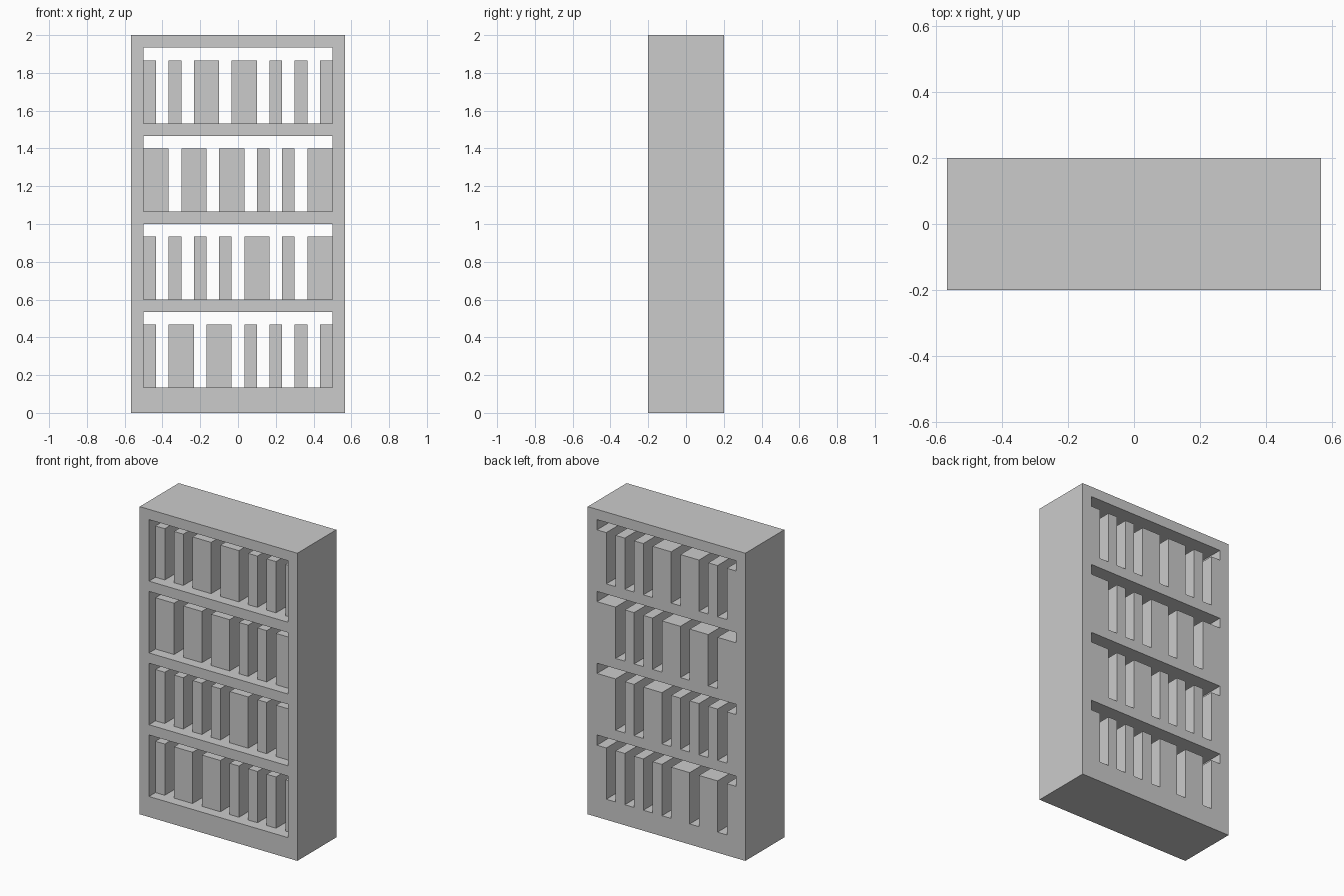
import bpy
import bmesh

if "Cube" in bpy.data.objects:
    bpy.data.objects.remove(bpy.data.objects["Cube"])

U = 2 / 30            # layout module: the case is 17 x 6 x 30 modules
LEFT = -7.5 * U       # inner left side of the case


def box(name, x0, x1, y0, y1, z0, z1):
    bm = bmesh.new()
    bmesh.ops.create_cube(bm, size=1)
    for v in bm.verts:
        v.co = (x1 if v.co.x > 0 else x0,
                y1 if v.co.y > 0 else y0,
                z1 if v.co.z > 0 else z0)
    mesh = bpy.data.meshes.new(name)
    bm.to_mesh(mesh)
    bm.free()
    obj = bpy.data.objects.new(name, mesh)
    bpy.context.collection.objects.link(obj)
    return obj


FRONT, BACK = -3 * U, 3 * U

# Side panels
for side, x in (("left", -8.5), ("right", 7.5)):
    box(f"{side}_panel", x * U, (x + 1) * U, FRONT, BACK, 0, 30 * U)

# Base, shelves and top board
boards = [("base", 0, 2), ("lower_shelf", 8, 9), ("middle_shelf", 15, 16),
          ("upper_shelf", 22, 23), ("top_board", 29, 30)]
for name, z0, z1 in boards:
    box(name, LEFT, -LEFT, FRONT, BACK, z0 * U, z1 * U)

# Books: thickness in modules, one module gap between, set back from the front
rows = [(2, (1, 2, 2, 1, 1, 1, 1)),
        (9, (1, 1, 1, 1, 2, 1, 2)),
        (16, (2, 2, 2, 1, 1, 2)),
        (23, (1, 1, 2, 2, 1, 1, 1))]
for r, (z, widths) in enumerate(rows, 1):
    x = 0
    for i, w in enumerate(widths, 1):
        box(f"book_row{r}_{i}", LEFT + x * U, LEFT + (x + w) * U,
            FRONT + U, BACK, z * U, (z + 5) * U)
        x += w + 1
